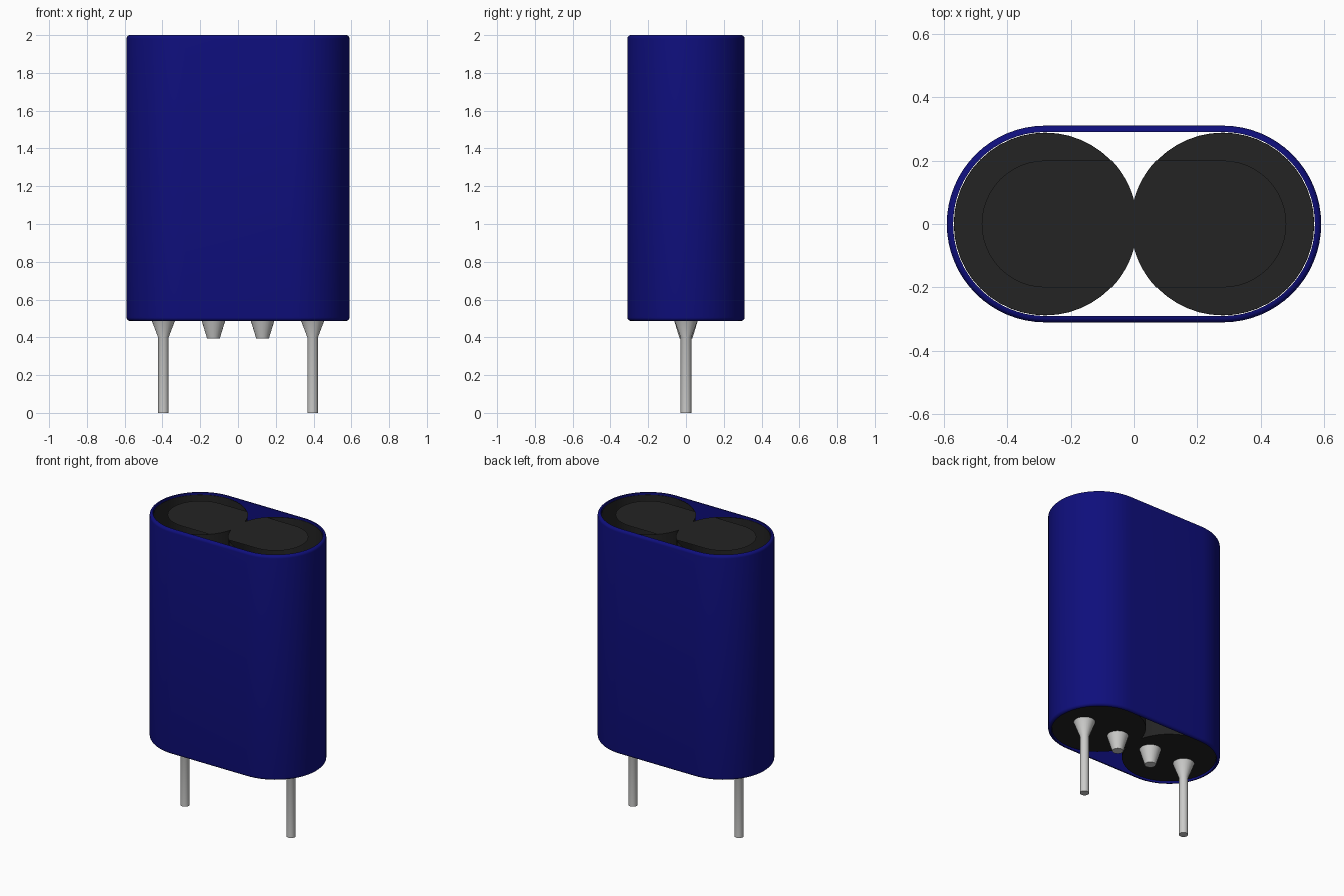
import bpy
import bmesh
import math

cube = bpy.data.objects.get("Cube")
if cube:
    bpy.data.objects.remove(cube, do_unlink=True)


def make_material(name, rgb, rough):
    mat = bpy.data.materials.new(name)
    mat.use_nodes = True
    mat.diffuse_color = (*rgb, 1)
    bsdf = mat.node_tree.nodes["Principled BSDF"]
    bsdf.inputs["Base Color"].default_value = (*rgb, 1)
    bsdf.inputs["Roughness"].default_value = rough
    return mat


BLUE = make_material("blue sleeve", (0.0045, 0.0045, 0.2), 0.5)
BLACK = make_material("black body", (0.017, 0.017, 0.017), 0.6)
METAL = make_material("pin metal", (0.6, 0.6, 0.59), 0.4)

CELL_X = 0.28      # distance of each cell's axis from the centre
CELL_R = 0.288
OPENING_R = 0.20   # half width of the end plate
BOTTOM, TOP = 0.50, 1.985


def finish(bm, name, mat, smooth=True):
    mesh = bpy.data.meshes.new(name)
    bm.to_mesh(mesh)
    bm.free()
    mesh.materials.append(mat)
    obj = bpy.data.objects.new(name, mesh)
    bpy.context.collection.objects.link(obj)
    if smooth:
        bpy.ops.object.select_all(action='DESELECT')
        obj.select_set(True)
        bpy.context.view_layer.objects.active = obj
        bpy.ops.object.shade_smooth_by_angle(angle=math.radians(35))
    return obj


def outline(r, half, n):
    """Circle of radius r, pulled apart along x into a stadium if half > 0."""
    pts = []
    for side, start in ((1, -math.pi / 2), (-1, math.pi / 2)):
        count = n // 2 + (1 if half else 0)
        for i in range(count):
            a = start + math.pi * i / (n // 2)
            pts.append((side * half + r * math.cos(a), r * math.sin(a)))
    return pts


def loft(name, mat, profile, x=0, half=0, n=48, closed=False):
    """Sweep a (radius, height) profile around a circle or stadium."""
    bm = bmesh.new()
    rings = [[bm.verts.new((x + px, py, z)) for px, py in outline(r, half, n)]
             for r, z in profile]
    pairs = list(zip(rings, rings[1:]))
    if closed:
        pairs.append((rings[-1], rings[0]))
    else:
        bm.faces.new(rings[0])
        bm.faces.new(rings[-1])
    for a, b in pairs:
        for i in range(len(a)):
            j = (i + 1) % len(a)
            bm.faces.new((a[i], a[j], b[j], b[i]))
    bmesh.ops.recalc_face_normals(bm, faces=bm.faces)
    return finish(bm, name, mat)


def plate(name, points, z, up):
    """Flat single-sided panel facing up or down."""
    bm = bmesh.new()
    face = bm.faces.new([bm.verts.new((px, py, z)) for px, py in points])
    face.normal_update()
    if (face.normal.z > 0) != up:
        face.normal_flip()
    return finish(bm, name, BLACK, smooth=False)


# Shrink sleeve: stadium tube with rounded outer rims
fillet = 0.018
z0, z1 = 0.487, 2.0
section = [(0.29, z0)]
for cz, start in ((z0 + fillet, -90), (z1 - fillet, 0)):
    for i in range(6):
        a = math.radians(start + 18 * i)
        section.append((0.31 - fillet + fillet * math.cos(a),
                        cz + fillet * math.sin(a)))
section.append((0.29, z1))
loft("sleeve", BLUE, section, half=CELL_X, n=64, closed=True)

# Two cells, each with a thin wall, a base, a narrower top plate and terminals
for side, label in ((1, "left"), (-1, "right")):
    x = side * CELL_X
    wall = [(CELL_R, BOTTOM), (CELL_R, TOP),
            (CELL_R - 0.002, TOP), (CELL_R - 0.002, BOTTOM)]
    loft(label + "_cell_wall", BLACK, wall, x=x, closed=True)
    base = [(x + px, py) for px, py in outline(CELL_R - 0.001, 0, 48)]
    plate(label + "_cell_base", base, BOTTOM, up=False)

    # Top plate: round outer end, and a concave notch towards the other cell
    pts = []
    for i in range(25):
        a = -math.pi / 2 + math.pi * i / 24
        pts.append((CELL_X + OPENING_R * math.cos(a), OPENING_R * math.sin(a)))
    first = math.pi - math.asin(OPENING_R / 0.29)
    last = math.pi - math.acos(CELL_X / 0.29)
    arc = [first + (last - first) * i / 6 for i in range(7)]
    notch = [(CELL_X + 0.29 * math.cos(a), 0.29 * math.sin(a)) for a in arc]
    pts += notch + [(px, -py) for px, py in reversed(notch)]
    plate(label + "_top_plate", [(side * px, py) for px, py in pts], TOP, up=True)

    # Terminals: long outer pin with a flared collar, and a short inner stub
    loft(label + "_pin", METAL,
         [(0.066, BOTTOM), (0.028, 0.40), (0.028, 0.0)],
         x=side * 0.395, n=24)
    loft(label + "_stub", METAL,
         [(0.066, BOTTOM), (0.034, 0.395)],
         x=side * 0.13, n=24)
